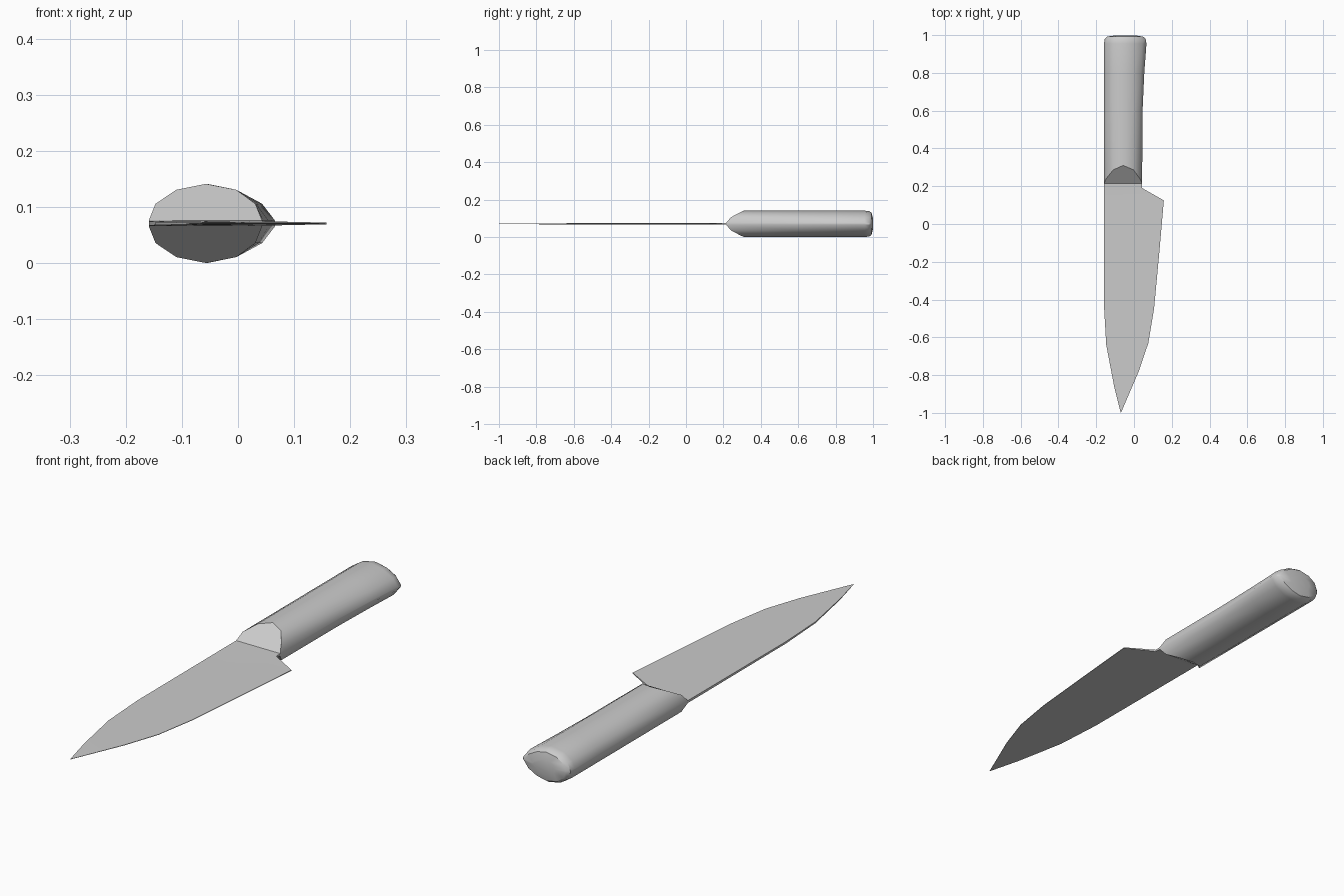
import bpy, bmesh, math

if "Cube" in bpy.data.objects:
    bpy.data.objects.remove(bpy.data.objects["Cube"])

ZC = 0.0705  # height of the knife's flat mid-plane


def finish(name, bm, angle):
    bmesh.ops.recalc_face_normals(bm, faces=bm.faces)
    mesh = bpy.data.meshes.new(name)
    bm.to_mesh(mesh)
    bm.free()
    obj = bpy.data.objects.new(name, mesh)
    bpy.context.collection.objects.link(obj)
    bpy.ops.object.select_all(action='DESELECT')
    obj.select_set(True)
    bpy.context.view_layer.objects.active = obj
    bpy.ops.object.shade_smooth_by_angle(angle=math.radians(angle))
    return obj


def bridge(bm, a, b):
    n = len(a)
    for i in range(n):
        j = (i + 1) % n
        bm.faces.new((a[i], a[j], b[j], b[i]))


# Handle: half section (x at bolster, x at butt, half height, y of the bolster cut)
half = [(-0.159, -0.159, 0.005, 0.215), (-0.147, -0.147, 0.035, 0.24),
        (-0.110, -0.110, 0.060, 0.287), (-0.057, -0.055, 0.0705, 0.31),
        (-0.003, -0.003, 0.060, 0.287), (0.031, 0.043, 0.035, 0.24),
        (0.043, 0.066, 0.005, 0.215)]
section = half + [(a, b, -h, y) for a, b, h, y in reversed(half)]

bm = bmesh.new()
rings = [[bm.verts.new((a, y, ZC + h)) for a, b, h, y in section]]
# stations: y, flare toward the butt, section scale
for y, flare, s in [(0.60, 0.1, 1), (0.80, 0.5, 1), (0.955, 1, 1),
                    (0.98, 1, 0.96), (0.992, 1, 0.84), (0.999, 1, 0.45)]:
    cx = -0.047
    rings.append([bm.verts.new((cx + (a + (b - a) * flare - cx) * s, y, ZC + h * s))
                  for a, b, h, _ in section])
for a, b in zip(rings, rings[1:]):
    bridge(bm, a, b)
bm.faces.new(rings[-1])
# sloped bolster facets above and below, and the strip where the blade enters
first = rings[0]
bm.faces.new(first[:7])
bm.faces.new(first[7:])
bm.faces.new((first[0], first[6], first[7], first[13]))
finish("handle", bm, 35)

# Blade: paired stations (spine x, spine y, edge x, edge y, edge half thickness)
stations = [(-0.159, 0.215, 0.043, 0.215, 0.005),
            (-0.159, 0.19, 0.043, 0.19, 0.004),
            (-0.159, 0.125, 0.158, 0.125, 0.0015),
            (-0.159, -0.15, 0.134, -0.15, 0.001),
            (-0.159, -0.43, 0.106, -0.45, 0.001),
            (-0.147, -0.64, 0.076, -0.63, 0.001),
            (-0.105, -0.86, 0.025, -0.78, 0.001),
            (-0.071, -0.998, -0.069, -1.0, 0.0005)]
bm = bmesh.new()
loops = []
for i, (sx, sy, ex, ey, t) in enumerate(stations):
    ts = (0.005, 0.005, 0.005, 0.0045, 0.004, 0.003, 0.002, 0.0005)[i]
    loops.append([bm.verts.new(p) for p in ((sx, sy, ZC + ts), (ex, ey, ZC + t),
                                            (ex, ey, ZC - t), (sx, sy, ZC - ts))])
for a, b in zip(loops, loops[1:]):
    bridge(bm, a, b)
bm.faces.new(loops[0])
bm.faces.new(loops[-1])
finish("blade", bm, 30)
